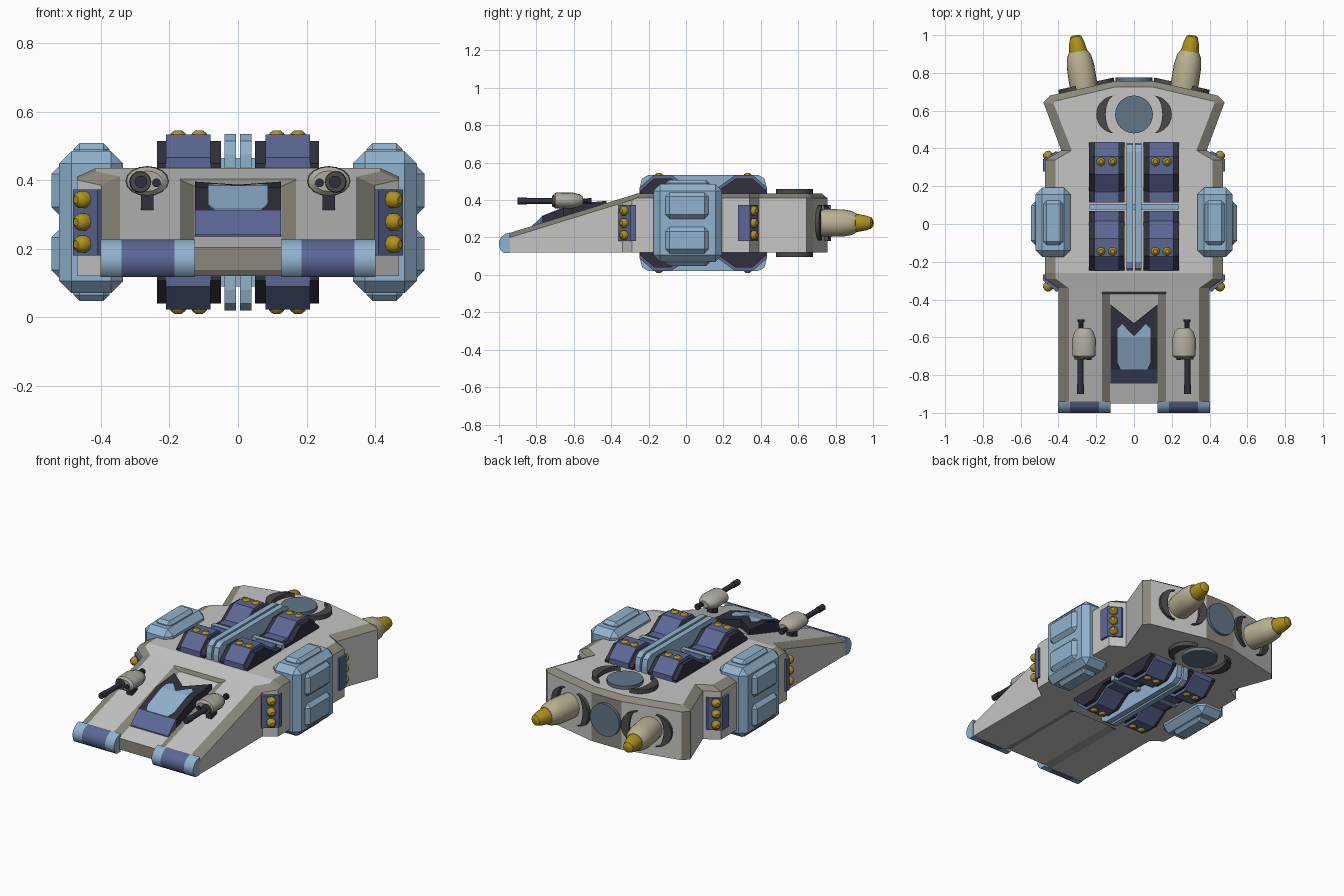
import bpy, bmesh, math
from mathutils import Matrix, Vector
from itertools import product

if "Cube" in bpy.data.objects:
    bpy.data.objects.remove(bpy.data.objects["Cube"])

ZC = 0.2775   # mirror plane between upper and lower side
YC = 0.0925   # mirror plane of the deck blocks


def mat(name, *c):
    m = bpy.data.materials.new(name)
    m.diffuse_color = (*c, 1)
    m.use_nodes = True
    m.node_tree.nodes["Principled BSDF"].inputs["Base Color"].default_value = m.diffuse_color
    return m


HULL = mat("hull_grey", .56, .56, .55)
TRIM = mat("trim_beige", .26, .245, .2)
TAN = mat("engine_tan", .48, .44, .28)
GOLD = mat("gold", .42, .29, .01)
SKY = mat("light_blue", .28, .45, .62)
BLUE = mat("mid_blue", .105, .135, .30)
DARK = mat("near_black", .03, .03, .045)
STEEL = mat("steel_blue", .12, .18, .24)
GREY = mat("dark_grey", .07, .065, .065)
GUN = mat("gun_grey", .42, .40, .35)


def emit(bm, name, mats, mir="", smooth=False):
    """Make an object for every mirrored copy of bm."""
    mats = mats if isinstance(mats, list) else [mats]
    for sx, sy, sz in product(*[(1, -1) if a in mir else (1,) for a in "xyz"]):
        b = bm.copy()
        for v in b.verts:
            x, y, z = v.co
            v.co = (x * sx, YC + (y - YC) * sy, ZC + (z - ZC) * sz)
        bmesh.ops.recalc_face_normals(b, faces=b.faces)
        me = bpy.data.meshes.new(name)
        b.to_mesh(me)
        b.free()
        for m in mats:
            me.materials.append(m)
        if smooth:
            me.polygons.foreach_set("use_smooth", [True] * len(me.polygons))
            me.set_sharp_from_angle(angle=math.radians(35))
        ob = bpy.data.objects.new(name, me)
        bpy.context.collection.objects.link(ob)
    bm.free()
    return ob


def box(name, m, lo, hi, bevel=0, mir=""):
    bm = bmesh.new()
    bmesh.ops.create_cube(bm, size=1)
    for v in bm.verts:
        v.co = [a + (c + .5) * (b - a) for a, b, c in zip(lo, hi, v.co)]
    if bevel:
        bmesh.ops.bevel(bm, geom=bm.edges[:], offset=bevel, segments=1, affect='EDGES')
    emit(bm, name, m, mir)


ALONG_X = Matrix(((0, 0, 1, 0), (1, 0, 0, 0), (0, 1, 0, 0), (0, 0, 0, 1)))


def prism(name, m, pts, a, b, mir="", M=Matrix(), smooth=False):
    bm = bmesh.new()
    lo = [bm.verts.new(M @ Vector((u, v, a))) for u, v in pts]
    hi = [bm.verts.new(M @ Vector((u, v, b))) for u, v in pts]
    bm.faces.new(lo)
    bm.faces.new(hi)
    for i in range(len(pts)):
        j = (i + 1) % len(pts)
        bm.faces.new((lo[i], lo[j], hi[j], hi[i]))
    emit(bm, name, m, mir, smooth)


def lathe(name, m, prof, org, d, mir="", segs=16, sx=1):
    """Turned part: prof holds (radius, height) along direction d."""
    bm = bmesh.new()
    q = Vector(d).to_track_quat('Z', 'Y')
    rings = []
    for r, h in prof:
        ring = []
        for k in range(segs):
            t = 2 * math.pi * k / segs
            p = q @ Vector((r * math.cos(t), r * math.sin(t), h))
            ring.append(bm.verts.new(Vector(org) + Vector((p.x * sx, p.y, p.z))))
        rings.append(ring)
    for A, B in zip(rings, rings[1:]):
        for k in range(segs):
            n = (k + 1) % segs
            bm.faces.new((A[k], A[n], B[n], B[k]))
    bm.faces.new(rings[0])
    bm.faces.new(rings[-1])
    emit(bm, name, m, mir, True)


# Hull: half sections lofted along y (y, half width, inner y, inner width, top, recess)
secs = [(-.95, .40, -.95, .345, .222, .019), (-.37, .40, -.37, .345, .401, .019),
        (-.36, .40, -.36, .345, .404, 0), (-.34, .40, -.34, .345, .41, 0),
        (-.29, .47, -.29, .415, .4256, 0), (-.26, .47, -.26, .415, .435, 0),
        (.34, .47, .34, .415, .435, 0), (.39, .385, .39, .33, .435, 0),
        (.645, .48, .635, .425, .435, 0), (.68, .445, .65, .42, .435, 0),
        (.757, .10, .725, .10, .435, 0)]
bm = bmesh.new()
rows = []
for y, w, yi, wi, t, r in secs:
    a, b = min(.127, wi), min(.17, wi)
    pts = [(0, yi, t - r), (a, yi, t - r), (b, yi, t), (wi, yi, t), (w, y, t - .025),
           (w, y, .12), (b, y, .12), (a, y, .12 + r * .8), (0, y, .12 + r * .8)]
    rows.append([bm.verts.new(p) for p in pts])
for i, (A, B) in enumerate(zip(rows, rows[1:])):
    for j in range(8):
        f = bm.faces.new((A[j], A[j + 1], B[j + 1], B[j]))
        trim = j == 3 or (i == 0 and j in (1, 6)) or (i == 1 and j in (0, 1, 6, 7)) or (i == 8 and j == 4)
        f.material_index = int(trim)
L = rows[-1]
c = bm.verts.new((0, .757, .41))
for face in (rows[0], [L[0], L[3], L[4], c], [c, L[4], L[5], L[8]]):
    bm.faces.new(face).material_index = 1
bmesh.ops.remove_doubles(bm, verts=bm.verts, dist=1e-5)
hull = emit(bm, "hull", [HULL, TRIM])
md = hull.modifiers.new("mirror", 'MIRROR')
md.use_clip = True

# Rounded nose bumpers with light end caps
nose = [(-.94, .118), (-.975, .118), (-.99, .13), (-1, .155), (-1, .18), (-.985, .205), (-.965, .22), (-.94, .227)]
for n, m, a, b in (("nose_bumper", BLUE, .185, .34), ("nose_cap_outer", SKY, .34, .402),
                   ("nose_cap_inner", SKY, .125, .185)):
    prism(n, m, nose, a, b, "x", ALONG_X, True)


# Cockpit: lower blue panel, dark notched frame and glass plate
def canopy(name, m, half, lift, depth):
    pts = half + [(-x, y) for x, y in reversed(half) if x > 0]
    bm = bmesh.new()
    bm.faces.new([bm.verts.new((x, y, 0)) for x, y in pts])
    bmesh.ops.bisect_plane(bm, geom=bm.verts[:] + bm.edges[:] + bm.faces[:],
                           plane_co=(0, -.6, 0), plane_no=(0, 1, 0))
    for v in bm.verts:
        y = v.co.y
        v.co.z = lift + (.312 + (y + .77) * .4 if y < -.6 else .38 + (y + .6) * .09)
    ext = bmesh.ops.extrude_face_region(bm, geom=bm.faces[:], use_keep_orig=True)
    for g in ext["geom"]:
        if isinstance(g, bmesh.types.BMVert):
            g.co.z -= depth
    emit(bm, name, m)


prism("cockpit_lower_panel", BLUE, [(-.845, .22), (-.845, .242), (-.77, .312), (-.77, .24)],
      -.125, .125, "", ALONG_X)
canopy("cockpit_frame", DARK, [(.125, -.77), (.125, -.425), (0, -.525)], 0, .08)
canopy("cockpit_glass", SKY, [(.07, -.77), (.088, -.73), (.088, -.555), (.062, -.53), (0, -.595)], .004, .008)

# Side pods with raised panels
box("side_pod", SKY, (.335, -.175, .07), (.522, .193, .485), .036, "x")
box("pod_side_panel", SKY, (.495, -.11, .30), (.545, .12, .44), .022, "xz")
box("pod_top_panel", SKY, (.375, -.11, .45), (.48, .125, .508), .018, "xz")

# Central spine and cross bar
spine = [(-.245, .08), (-.235, .04), (-.2, .02), (.385, .02), (.42, .04), (.43, .08),
         (.43, .475), (.42, .515), (.385, .535), (-.2, .535), (-.235, .515), (-.245, .475)]
prism("spine_bar", SKY, spine, .006, .04, "x", ALONG_X)
box("cross_bar", SKY, (-.235, .078, .09), (.235, .107, .465), 0)

# Deck blocks, top and bottom
BOLT = [(.026, -.01), (.026, .015), (.021, .026), (.011, .034)]
body = [(.115, .42), (.115, .452), (.175, .452), (.265, .515), (.355, .515), (.432, .448), (.432, .42)]
strap = [(.115, .42), (.115, .467), (.17, .467), (.262, .533), (.358, .533), (.434, .466), (.434, .42)]
prism("deck_block", DARK, body, .05, .237, "xyz", ALONG_X)
prism("deck_strap", BLUE, strap, .08, .21, "xyz", ALONG_X)
for x in (.113, .175):
    lathe("deck_bolt", GOLD, BOLT, (x, .33, .511), (0, 0, 1), "xyz", 10)

# Corner plates with bolts on the hull sides
for pts, d, y in (([(.482, -.268), (.482, -.298), (.41, -.36), (.39, -.345), (.39, -.268)], -1, -.325),
                  ([(.482, .278), (.482, .342), (.415, .385), (.39, .378), (.39, .278)], 1, .355)):
    prism("corner_plate", BLUE, pts, .18, .373, "x")
    for z in (.213, .278, .343):
        lathe("corner_bolt", GOLD, BOLT, (.448, y, z), (.75, .66 * d, 0), "x", 10)


# Round hatches and crescents
def crescent(c, r, s):
    arc = [math.pi * (k / 14 - .5) for k in range(15)]
    out = [(c + s * r * math.cos(t), r * math.sin(t)) for t in arc]
    return out + [(c + s * .5 * r * math.cos(t), r * math.sin(t)) for t in reversed(arc[1:-1])]


lathe("deck_hatch", STEEL, [(.1, 0), (.1, .04)], (0, .58, .415), (0, 0, 1), "z", 32)
prism("deck_crescent", GREY, crescent(.1, .1, 1), .42, .46, "xz", Matrix.Translation((0, .58, 0)))
lathe("rear_hatch", STEEL, [(.097, 0), (.097, .04)], (0, .735, ZC), (0, 1, 0), "", 32)
n, tx = Vector((.217, .976, 0)), Vector((.976, -.217, 0))
R = Matrix.Translation((.25, .7235, ZC)) @ Matrix((tx, (0, 0, 1), n)).transposed().to_4x4()
for s in (1, -1):
    prism("engine_crescent", GREY, crescent(s * .055, .095, s), -.02, .02, "x", R)

# Engines
d = (math.sin(math.radians(9)), math.cos(math.radians(9)), 0)
org = (.262, .70, ZC)
lathe("engine_body", TAN, [(.07, 0), (.074, .05), (.073, .14), (.064, .19), (.05, .215)], org, d, "x", 20)
lathe("engine_nozzle", GOLD, [(.048, .2), (.047, .225), (.04, .265), (.03, .295), (.018, .303)], org, d, "x", 20)

# Guns on the nose rails
lathe("gun_body", GUN, [(.03, 0), (.042, .012), (.044, .10), (.034, .14), (.02, .16)],
      (.265, -.71, .397), (0, 1, 0), "x", 16, 1.45)
lathe("gun_barrel", DARK, [(.018, 0), (.018, .05), (.015, .05), (.015, .2)], (.283, -.9, .395), (0, 1, 0), "x", 12)
lathe("gun_muzzle_ring", GREY, [(.03, 0), (.034, .03)], (.285, -.717, .395), (0, 1, 0), "x", 16)
lathe("gun_sight", DARK, [(.013, 0), (.013, .03)], (.238, -.72, .392), (0, 1, 0), "x", 10)
lathe("gun_tail", DARK, [(.013, 0), (.013, .05), (.018, .05), (.018, .065)],
      (.28, -.57, .395), (0, 1, 0), "x", 10)
box("gun_mount", DARK, (.247, -.655, .3), (.283, -.605, .37), 0, "x")
